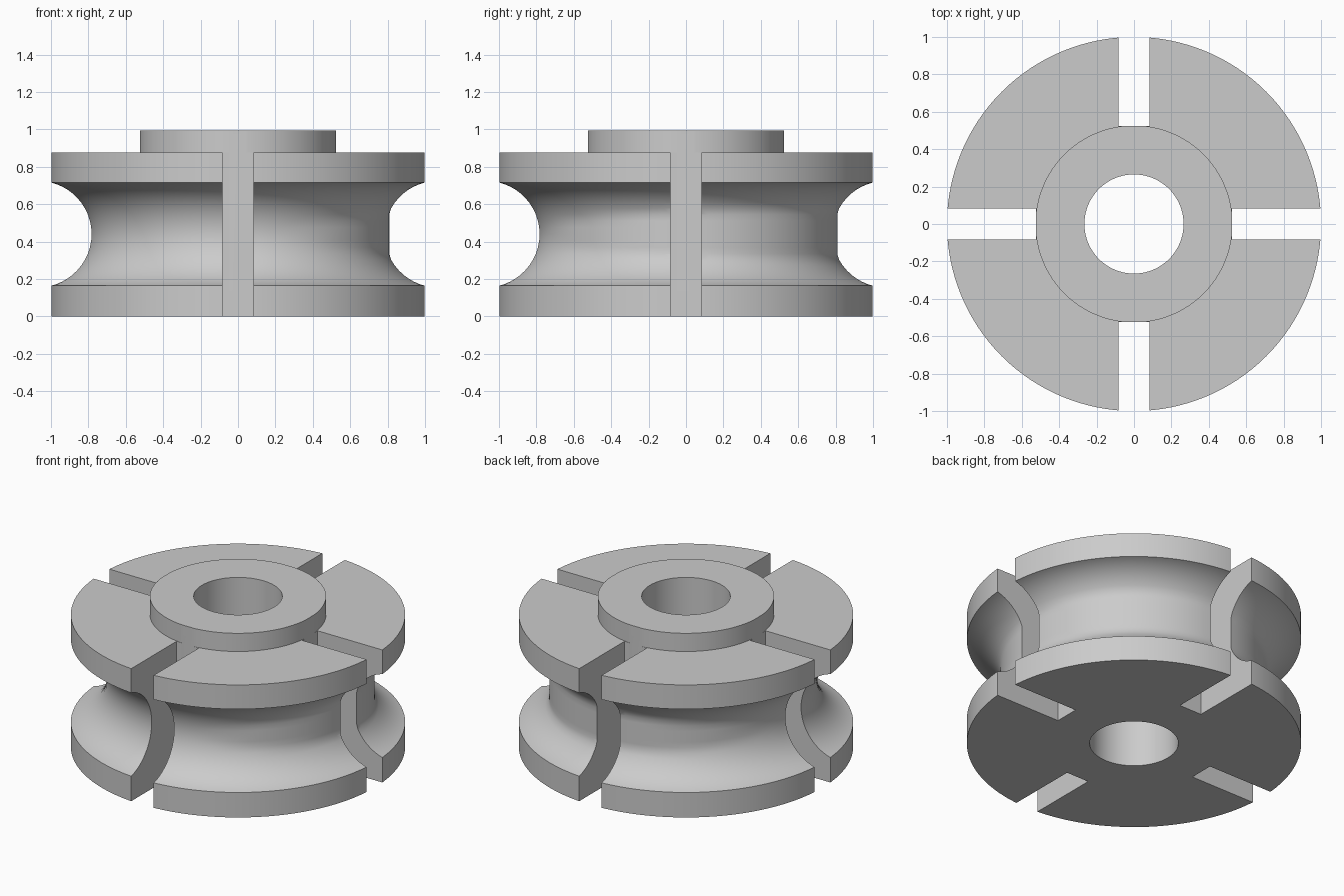
import bpy
import bmesh
from math import cos, sin, pi, sqrt, radians

default = bpy.data.objects.get("Cube")
if default:
    bpy.data.objects.remove(default, do_unlink=True)

GREY = (0.6, 0.6, 0.6, 1)
SEGMENTS = 128
GROOVE_STEPS = 24

mat = bpy.data.materials.new("plain grey")
mat.use_nodes = True
mat.diffuse_color = GREY
mat.node_tree.nodes["Principled BSDF"].inputs["Base Color"].default_value = GREY

# Cross-section of the wheel: bore, lower rim, concave groove, upper rim, hub
LOW, HIGH, WAIST = 0.165, 0.715, 0.787
mid, half, depth = (LOW + HIGH) / 2, (HIGH - LOW) / 2, 1 - WAIST
arc = (half ** 2 + depth ** 2) / (2 * depth)
groove = []
for i in range(GROOVE_STEPS + 1):
    z = mid - half * cos(pi * i / GROOVE_STEPS)
    groove.append((WAIST + arc - sqrt(arc ** 2 - (z - mid) ** 2), z))
profile = ([(0.265, 0), (1, 0)] + groove
           + [(1, 0.875), (0.527, 0.875), (0.527, 0.995), (0.265, 0.995)])


def core_radius(angle):
    """Slightly off-centre inner drum that shows as a flat band in the groove."""
    return 0.797 + 0.021 * cos(angle - pi / 4)


# Spin the cross-section into a closed ring
bm = bmesh.new()
rings = []
for s in range(SEGMENTS):
    a = 2 * pi * s / SEGMENTS
    ring = []
    for r, z in profile:
        if LOW < z < HIGH:
            r = max(r, core_radius(a))
        ring.append(bm.verts.new((r * cos(a), r * sin(a), z)))
    rings.append(ring)
n = len(profile)
for s in range(SEGMENTS):
    a, b = rings[s], rings[(s + 1) % SEGMENTS]
    for k in range(n):
        j = (k + 1) % n
        bm.faces.new((a[k], b[k], b[j], a[j]))
bmesh.ops.recalc_face_normals(bm, faces=bm.faces[:])
mesh = bpy.data.meshes.new("grooved_wheel")
bm.to_mesh(mesh)
bm.free()
wheel = bpy.data.objects.new("grooved_wheel", mesh)
bpy.context.collection.objects.link(wheel)
mesh.materials.append(mat)

bpy.ops.object.select_all(action='DESELECT')
bpy.context.view_layer.objects.active = wheel
wheel.select_set(True)

# Four radial slots, cut from the rim in to the hub
INNER, OUTER, WIDTH = 0.525, 1.2, 0.164
for q in range(4):
    a = q * pi / 2
    reach = (INNER + OUTER) / 2
    bpy.ops.mesh.primitive_cube_add(
        size=1, location=(reach * cos(a), reach * sin(a), 0.5), rotation=(0, 0, a))
    cutter = bpy.context.object
    cutter.name = "slot_cutter"
    cutter.scale = (OUTER - INNER, WIDTH, 2)
    cutter.hide_render = True
    cutter.data.materials.append(mat)
    bpy.ops.object.select_all(action='DESELECT')
    wheel.select_set(True)
    bpy.context.view_layer.objects.active = wheel
    mod = wheel.modifiers.new("slot", 'BOOLEAN')
    mod.operation = 'DIFFERENCE'
    mod.solver = 'EXACT'
    mod.object = cutter
    bpy.ops.object.modifier_apply(modifier=mod.name)
    bpy.data.objects.remove(cutter, do_unlink=True)

# Smooth the curved walls, keep the rims crisp
bpy.ops.object.shade_smooth_by_angle(angle=radians(30))
